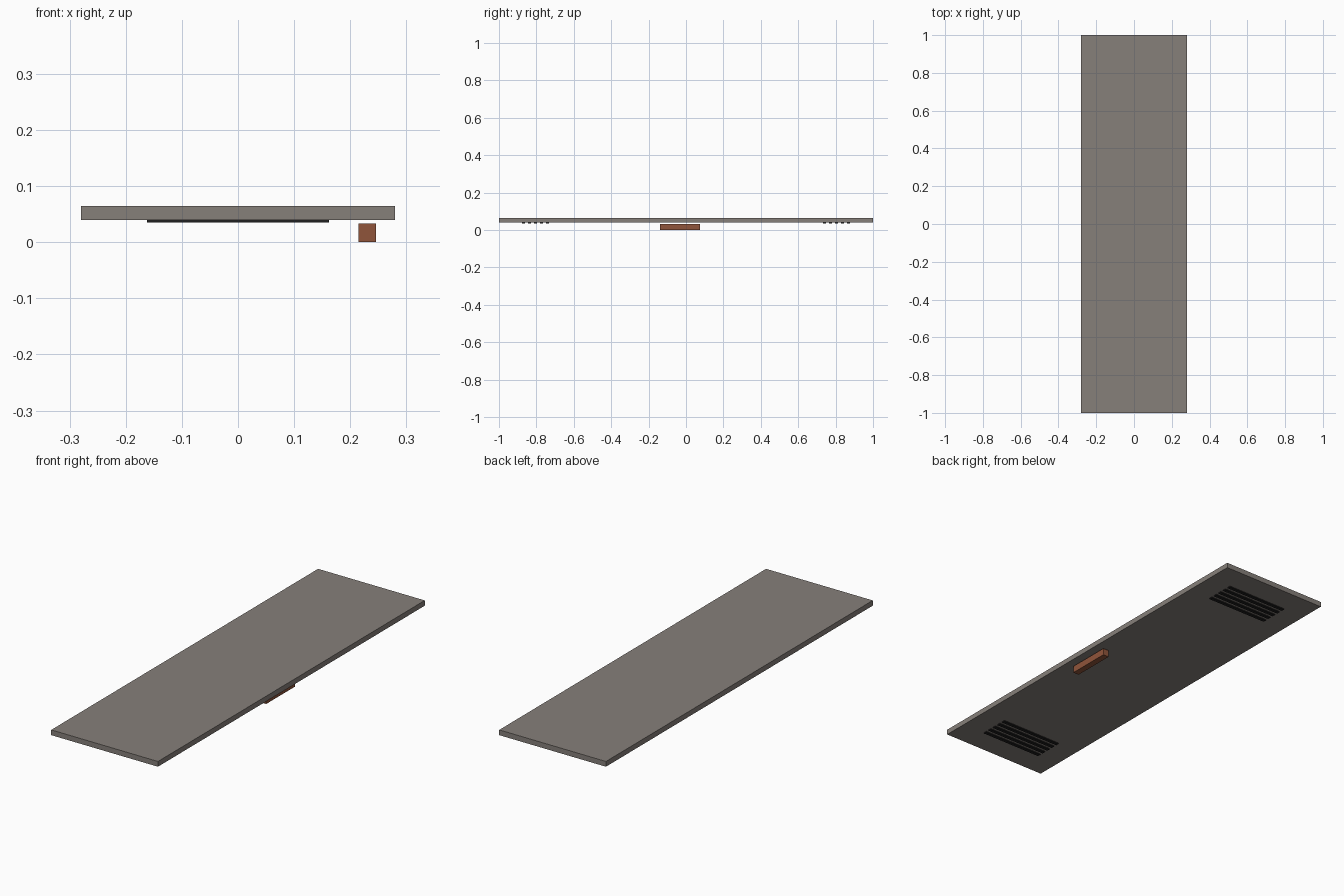
import bpy

cube = bpy.data.objects.get("Cube")
if cube:
    bpy.data.objects.remove(cube, do_unlink=True)


def material(name, rgb):
    m = bpy.data.materials.new(name)
    m.use_nodes = True
    color = (*rgb, 1)
    m.diffuse_color = color
    m.node_tree.nodes["Principled BSDF"].inputs["Base Color"].default_value = color
    return m


def box(name, low, high, mat):
    """Box spanning two opposite corners."""
    center = [(a + b) / 2 for a, b in zip(low, high)]
    bpy.ops.mesh.primitive_cube_add(size=1, location=center)
    ob = bpy.context.object
    ob.name = name
    ob.scale = [b - a for a, b in zip(low, high)]
    bpy.ops.object.transform_apply(location=False, rotation=False, scale=True)
    ob.data.materials.append(mat)
    return ob


grey = material("warm grey", (0.24, 0.215, 0.195))
brown = material("copper brown", (0.28, 0.09, 0.043))
black = material("vent black", (0.014, 0.014, 0.014))

# Door slab lying flat, outer face down
box("door_panel", (-0.28, -1, 0.04), (0.28, 1, 0.065), grey)

# Pull handle near the left edge
box("handle", (0.215, -0.14, 0), (0.246, 0.075, 0.033), brown)

# Two groups of five vent slats
for label, side in (("lower", -1), ("upper", 1)):
    for i in range(5):
        y = side * 0.805 + (i - 2) * 0.0325
        box(f"{label}_vent_slat_{i + 1}", (-0.162, y - 0.008, 0.035),
            (0.162, y + 0.008, 0.041), black)
